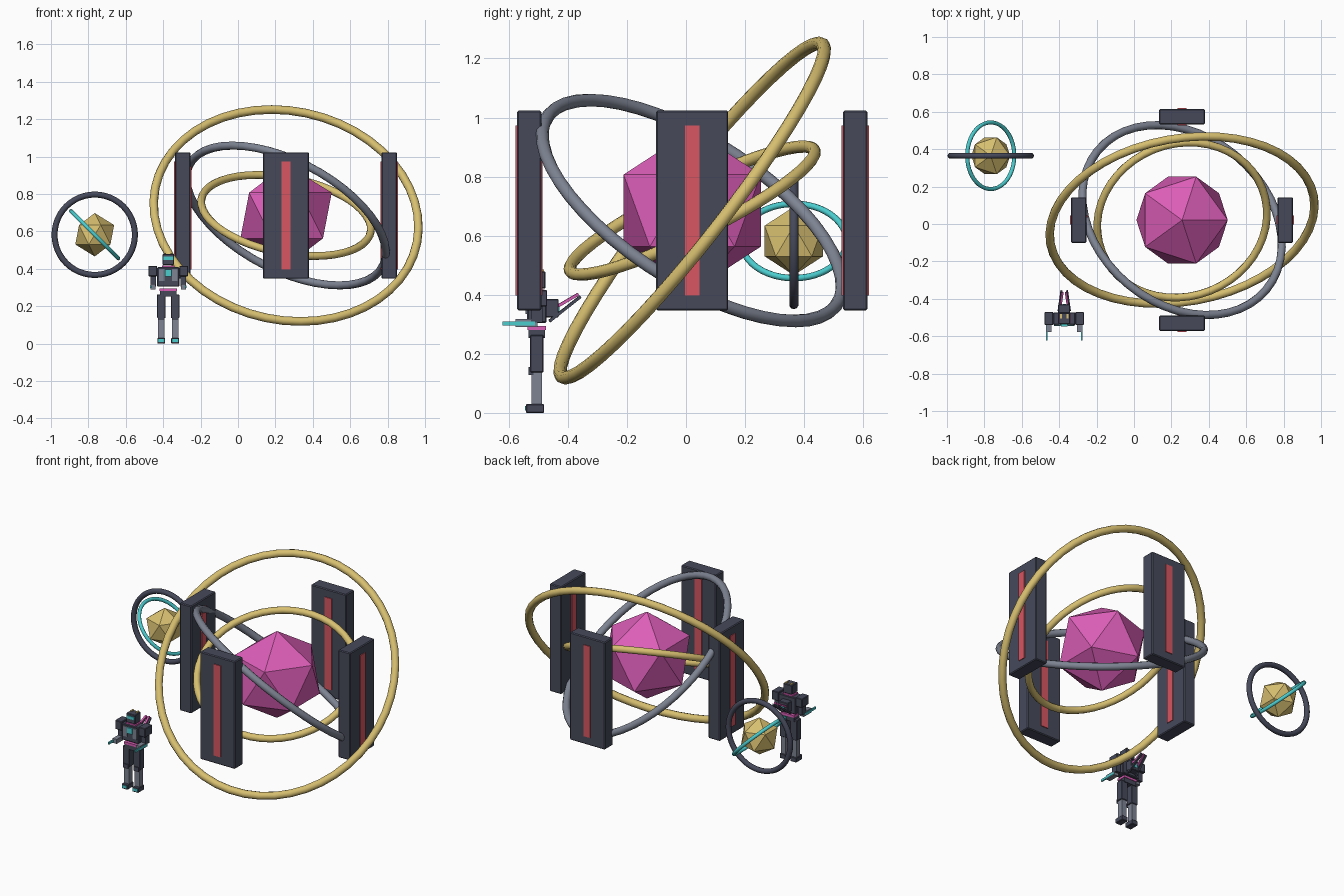
import bpy, math
from mathutils import Vector, Euler

cube = bpy.data.objects.get("Cube")
if cube:
    bpy.data.objects.remove(cube, do_unlink=True)


def material(name, rgb):
    lin = [(c / 255 / 12.92) if c < 11 else ((c / 255 + 0.055) / 1.055) ** 2.4 for c in rgb]
    m = bpy.data.materials.new(name)
    m.use_nodes = True
    m.diffuse_color = (*lin, 1)
    m.node_tree.nodes["Principled BSDF"].inputs["Base Color"].default_value = (*lin, 1)
    return m


DARK = material("dark slate", (70, 73, 90))
GREY = material("steel grey", (126, 132, 147))
GOLD = material("gold", (215, 191, 112))
PINK = material("magenta", (220, 94, 184))
RED = material("red", (216, 86, 97))
CYAN = material("cyan", (75, 204, 206))


def finish(name, mat):
    ob = bpy.context.object
    ob.name = name
    ob.data.materials.append(mat)
    return ob


def box(name, mat, center, size, tilt=(0, 0, 0), bevel=0.0):
    bpy.ops.mesh.primitive_cube_add(size=1, location=center, rotation=tilt)
    ob = finish(name, mat)
    ob.scale = size
    bpy.ops.object.transform_apply(location=False, rotation=False, scale=True)
    if bevel:
        mod = ob.modifiers.new("edge", "BEVEL")
        mod.width = bevel
        mod.segments = 1
    return ob


def ring(name, mat, center, normal, radius, tube):
    turn = Vector(normal).to_track_quat("Z", "Y").to_euler()
    bpy.ops.mesh.primitive_torus_add(
        location=center, rotation=turn, major_radius=radius, minor_radius=tube,
        major_segments=48, minor_segments=10)
    ob = finish(name, mat)
    bpy.ops.object.shade_smooth_by_angle(angle=math.radians(40))
    return ob


def crystal(name, mat, center, radius):
    bpy.ops.mesh.primitive_ico_sphere_add(subdivisions=1, radius=radius, location=center)
    return finish(name, mat)


# Central crystal and its three tilted rings
core = Vector((0.257, 0.021, 0.685))
crystal("core_crystal", PINK, core, 0.273)
ring("outer_ring", GOLD, core, (0.14, -0.78, 0.61), 0.715, 0.023)
ring("middle_ring", GREY, core, (0.407, 0.494, 0.768), 0.584, 0.022)
ring("inner_ring", GOLD, core, (0.175, -0.437, 0.883), 0.461, 0.021)

# Four pillars with a light strip on both faces
for i, side in enumerate(("right", "front", "left", "back")):
    angle = i * math.pi / 2 + math.pi
    spot = core + Vector((math.cos(angle), math.sin(angle), 0)) * 0.552
    box(side + "_pillar", DARK, spot, (0.082, 0.244, 0.676), (0, 0, angle), 0.005)
    box(side + "_pillar_strip", RED, spot, (0.092, 0.048, 0.575), (0, 0, angle))

# Small floating crystal with two rings
orb = Vector((-0.766, 0.365, 0.582))
crystal("small_crystal", GOLD, orb, 0.116)
ring("small_outer_ring", DARK, orb, (0, 1, 0), 0.215, 0.016)
ring("small_inner_ring", CYAN, orb, (1, 0, 1), 0.178, 0.011)

# Robot, placed relative to its standing point
base = Vector((-0.373, -0.505, 0))


def part(name, mat, center, size, tilt=(0, 0, 0), bevel=0.0):
    return box("robot_" + name, mat, base + Vector(center), size, tilt, bevel)


def pair(name, mat, center, size, tilt=(0, 0, 0), bevel=0.0):
    x, y, z = center
    for side, s in (("left", 1), ("right", -1)):
        part(side + "_" + name, mat, (s * x, y, z), size,
             (tilt[0], s * tilt[1], s * tilt[2]), bevel)


# Head and crest
part("head", DARK, (0, 0, 0.450), (0.062, 0.058, 0.058), bevel=0.003)
part("visor", CYAN, (0, -0.028, 0.457), (0.054, 0.010, 0.018))
part("collar", PINK, (0, 0, 0.413), (0.066, 0.052, 0.010))
pair("crest", GOLD, (0.018, 0.012, 0.474), (0.010, 0.024, 0.022))

# Torso
part("chest", DARK, (0, 0, 0.357), (0.118, 0.066, 0.104), bevel=0.004)
pair("chest_plate", GREY, (0.034, -0.033, 0.366), (0.030, 0.012, 0.064))
part("chest_light", CYAN, (0, -0.035, 0.377), (0.036, 0.014, 0.036))
part("waist", PINK, (0, 0, 0.288), (0.092, 0.062, 0.014))
part("pelvis", DARK, (0, 0, 0.268), (0.086, 0.056, 0.030))

# Backpack and blades
part("backpack", DARK, (0, 0.050, 0.354), (0.064, 0.048, 0.062), bevel=0.003)
part("backpack_light", CYAN, (0, 0.074, 0.354), (0.018, 0.006, 0.030))
pair("upper_blade", PINK, (0.014, 0.106, 0.382), (0.012, 0.080, 0.010),
     (math.radians(30), 0, math.radians(8)))
pair("lower_blade", DARK, (0.022, 0.095, 0.352), (0.012, 0.135, 0.010),
     (math.radians(38), 0, math.radians(8)))

# Arms with forward forearms and side blades
pair("shoulder", DARK, (0.082, 0, 0.388), (0.046, 0.070, 0.056), bevel=0.003)
pair("upper_arm", DARK, (0.081, 0, 0.336), (0.030, 0.040, 0.060))
pair("forearm", GREY, (0.081, -0.035, 0.304), (0.028, 0.075, 0.028))
pair("arm_blade", CYAN, (0.093, -0.062, 0.303), (0.008, 0.110, 0.014))

# Legs
pair("thigh", DARK, (0.037, 0, 0.200), (0.046, 0.046, 0.126), bevel=0.003)
pair("knee", DARK, (0.037, -0.020, 0.142), (0.034, 0.018, 0.026))
pair("shin", GREY, (0.037, 0, 0.086), (0.034, 0.036, 0.120))
pair("foot", DARK, (0.037, -0.006, 0.015), (0.042, 0.062, 0.030), bevel=0.003)
pair("toe_light", CYAN, (0.037, -0.036, 0.016), (0.034, 0.008, 0.016))
